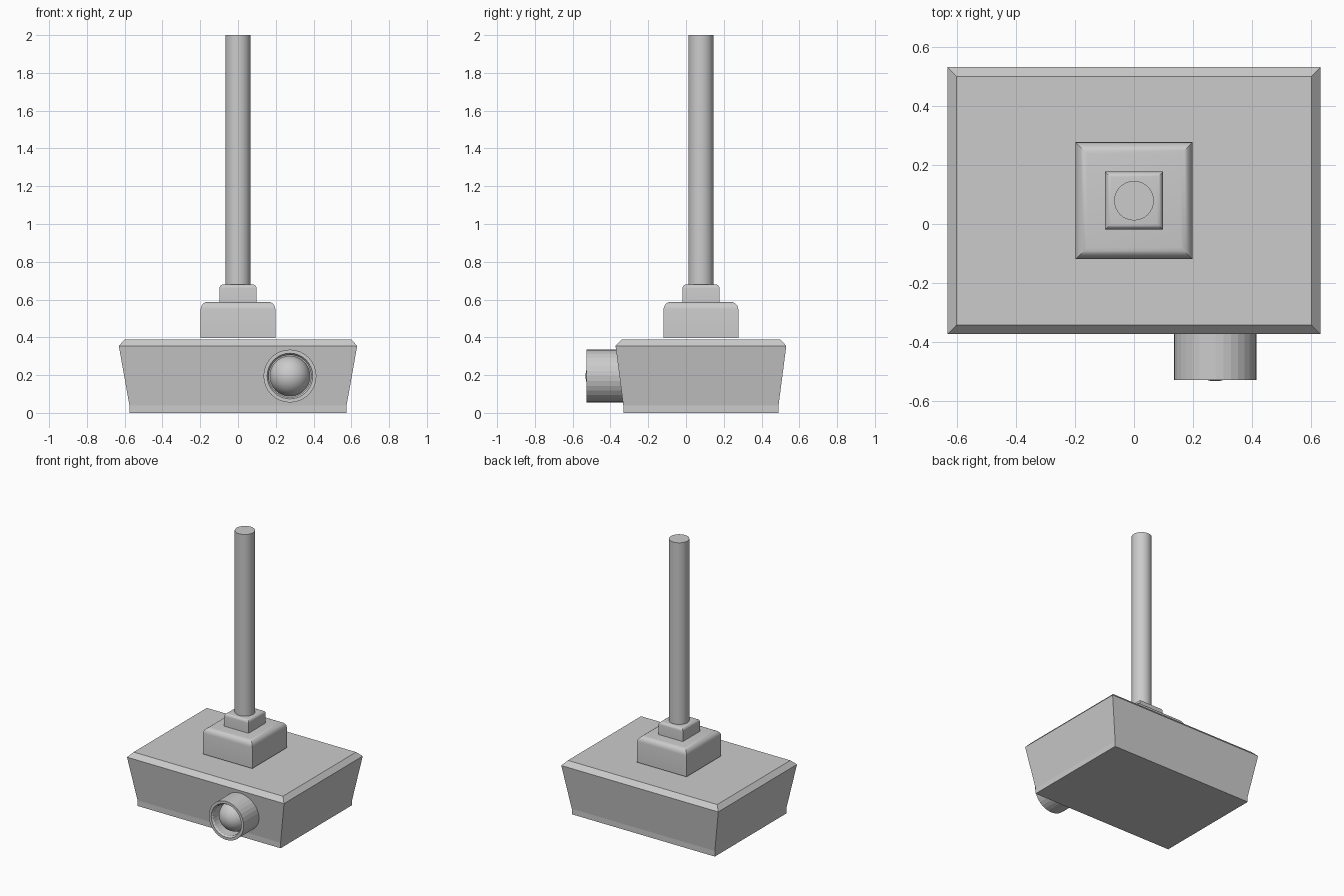
import bpy, math

if "Cube" in bpy.data.objects:
    bpy.data.objects.remove(bpy.data.objects["Cube"])

CY = 0.079                      # y centre of the housing, mount and pole
LENS = (0.275, 0.195)           # x, z of the lens axis


def make(name, verts, faces, angle):
    mesh = bpy.data.meshes.new(name)
    mesh.from_pydata(verts, [], faces)
    mesh.update()
    ob = bpy.data.objects.new(name, mesh)
    bpy.context.collection.objects.link(ob)
    bpy.ops.object.select_all(action='DESELECT')
    ob.select_set(True)
    bpy.context.view_layer.objects.active = ob
    bpy.ops.object.mode_set(mode='EDIT')
    bpy.ops.mesh.select_all(action='SELECT')
    bpy.ops.mesh.normals_make_consistent(inside=False)
    bpy.ops.object.mode_set(mode='OBJECT')
    if angle:
        bpy.ops.object.shade_smooth_by_angle(angle=math.radians(angle))
    return ob


def loft(name, rings, angle=30):
    """Skin a stack of equal-sized rings and cap both ends."""
    n = len(rings[0])
    verts = [v for ring in rings for v in ring]
    faces = [(r * n + i, r * n + (i + 1) % n, (r + 1) * n + (i + 1) % n, (r + 1) * n + i)
             for r in range(len(rings) - 1) for i in range(n)]
    last = (len(rings) - 1) * n
    faces += [tuple(range(n)), tuple(range(last, last + n))]
    return make(name, verts, faces, angle)


def rect(hx, hy, z):
    return [(sx * hx, CY + sy * hy, z) for sx, sy in ((-1, -1), (1, -1), (1, 1), (-1, 1))]


def lens_ring(r, y, n=32):
    return [(LENS[0] + r * math.cos(2 * math.pi * i / n), y,
             LENS[1] + r * math.sin(2 * math.pi * i / n)) for i in range(n)]


def rounded_block(name, half, z0, z1, r, steps=5):
    """Square block whose top edges are rounded."""
    rings = [rect(half, half, z0)]
    for k in range(steps + 1):
        a = math.pi / 2 * k / steps
        h = half - r + r * math.cos(a)
        rings.append(rect(h, h, z1 - r + r * math.sin(a)))
    loft(name, rings)


# Flared housing with a short foot and chamfered top
loft("housing", [rect(0.575, 0.411, 0), rect(0.575, 0.411, 0.04),
                 rect(0.631, 0.452, 0.355), rect(0.60, 0.42, 0.388)], angle=0)

# Two-step ceiling mount
rounded_block("mount_base", 0.198, 0.397, 0.588, 0.04)
rounded_block("mount_collar", 0.098, 0.588, 0.68, 0.02)

# Pole
bpy.ops.mesh.primitive_cylinder_add(vertices=32, radius=0.067, depth=1.32,
                                    location=(0, CY, 1.34))
bpy.context.object.name = "pole"
bpy.ops.object.shade_smooth_by_angle(angle=math.radians(30))

# Lens barrel with recessed front
loft("lens_barrel", [lens_ring(0.14, -0.33), lens_ring(0.14, -0.528), lens_ring(0.121, -0.528),
                     lens_ring(0.112, -0.515), lens_ring(0.112, -0.43)], angle=0)

# Domed lens glass
R = 0.107
dome = [lens_ring(R * math.cos(a), -0.425 - R * math.sin(a))
        for a in (math.radians(88 * k / 12) for k in range(13))]
loft("lens_glass", dome)
